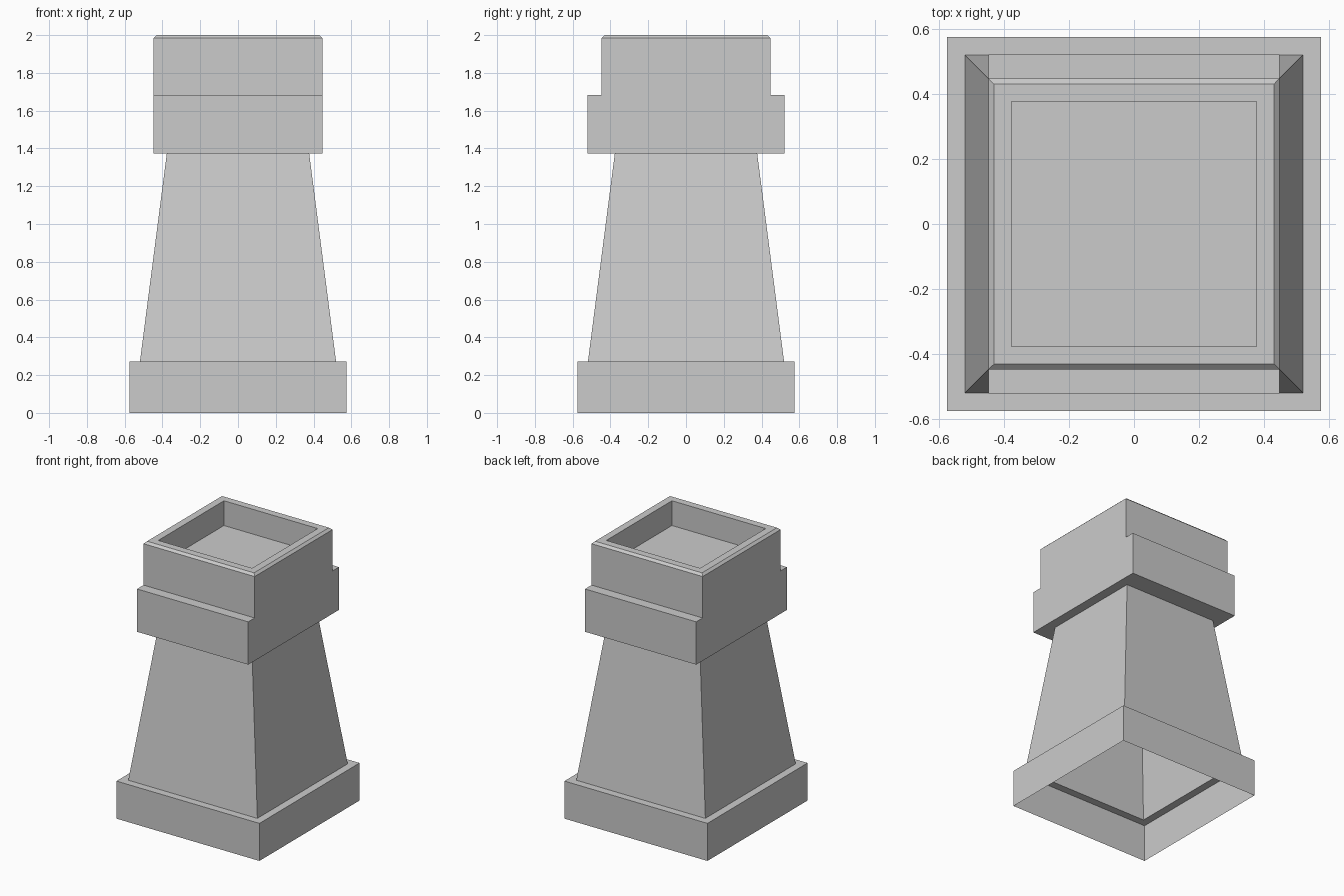
import bpy, bmesh

if "Cube" in bpy.data.objects:
    bpy.data.objects.remove(bpy.data.objects["Cube"])


def build(name, rings, merged_sides=None, cap_last=False):
    """Stack rectangular rings (half x, half y, z) into a shell.
    merged_sides = (first, last): rings whose left/right walls are one flat face."""
    bm = bmesh.new()
    loops = [[bm.verts.new((sx * hx, sy * hy, z))
              for sx, sy in ((-1, -1), (1, -1), (1, 1), (-1, 1))]
             for hx, hy, z in rings]
    first, last = merged_sides or (0, 0)
    for i, (a, b) in enumerate(zip(loops, loops[1:])):
        for k in range(4):
            if k % 2 and first <= i < last:
                continue
            n = (k + 1) % 4
            bm.faces.new((a[k], a[n], b[n], b[k]))
    if merged_sides:
        span = loops[first:last + 1]
        for k in (1, 3):
            n = (k + 1) % 4
            bm.faces.new([r[n] for r in span] + [r[k] for r in reversed(span)])
    if cap_last:
        bm.faces.new(loops[-1])
    me = bpy.data.meshes.new(name)
    bm.to_mesh(me)
    bm.free()
    ob = bpy.data.objects.new(name, me)
    bpy.context.collection.objects.link(ob)
    return ob


BASE_Z, NECK_Z, BAND_Z = 0.273, 1.372, 1.683

# Square plinth, open underneath, with a ledge up to the shaft
build("plinth", [(0.575, 0.575, 0), (0.575, 0.575, BASE_Z), (0.519, 0.519, BASE_Z)])

# Tapered hollow shaft
build("shaft", [(0.519, 0.519, BASE_Z), (0.377, 0.377, NECK_Z)])

# Cap: underside, front/back bands, upper block, chamfered rim, recess with floor
build("cap", [
    (0.377, 0.377, NECK_Z),
    (0.447, 0.521, NECK_Z),
    (0.447, 0.521, BAND_Z),
    (0.447, 0.447, BAND_Z),
    (0.447, 0.447, 1.984),
    (0.43, 0.43, 2.0),
    (0.377, 0.377, 2.0),
    (0.377, 0.377, 1.82),
], merged_sides=(1, 4), cap_last=True)
